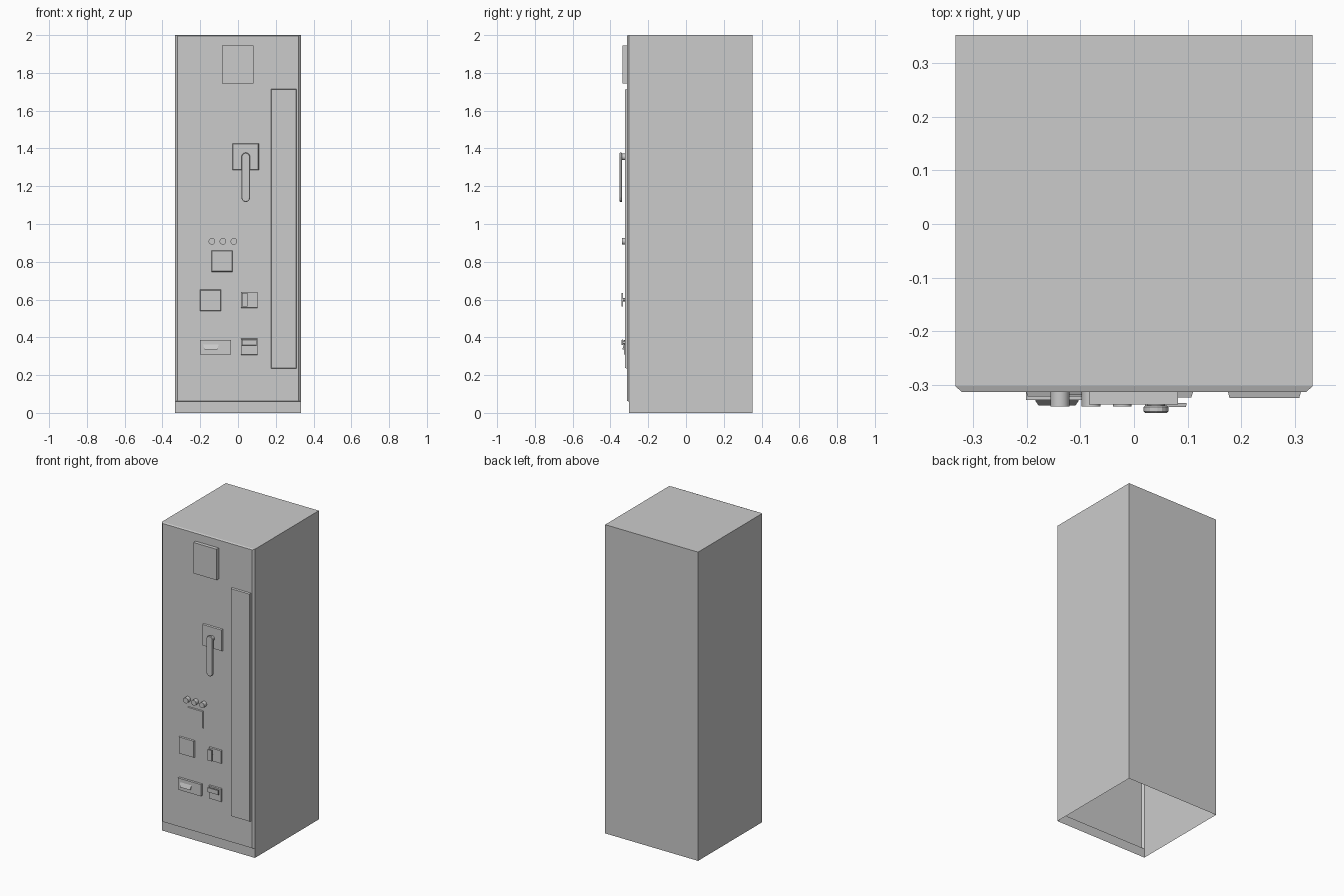
import bpy, bmesh, math
from mathutils import Vector

if "Cube" in bpy.data.objects:
    bpy.data.objects.remove(bpy.data.objects["Cube"])

DOOR_Y = -0.313


def finish(name, bm):
    me = bpy.data.meshes.new(name)
    bm.to_mesh(me)
    bm.free()
    ob = bpy.data.objects.new(name, me)
    bpy.context.collection.objects.link(ob)
    return ob


def plate(name, x0, x1, z0, z1, y_back, y_front, ix=0.0, iz=None, back=True):
    """Front-facing slab whose front face is inset by ix, iz."""
    iz = ix if iz is None else iz
    bm = bmesh.new()
    ring = lambda y, a, b: [bm.verts.new(p) for p in (
        (x0 + a, y, z0 + b), (x1 - a, y, z0 + b), (x1 - a, y, z1 - b), (x0 + a, y, z1 - b))]
    r, f = ring(y_back, 0, 0), ring(y_front, ix, iz)
    bm.faces.new(f)
    if back:
        bm.faces.new(r[::-1])
    for i in range(4):
        j = (i + 1) % 4
        bm.faces.new((r[i], r[j], f[j], f[i]))
    return finish(name, bm)


def peg(name, x, z, radius, y_back, y_front, sides=24):
    """Round peg pointing out of the door."""
    bpy.ops.mesh.primitive_cylinder_add(
        vertices=sides, radius=radius, depth=y_back - y_front,
        location=(x, (y_back + y_front) / 2, z), rotation=(math.pi / 2, 0, 0))
    ob = bpy.context.object
    ob.name = name
    bpy.ops.object.shade_smooth_by_angle()
    return ob


def prism(name, points, y_back, y_front):
    """Extrude an x-z outline along y."""
    bm = bmesh.new()
    face = bm.faces.new([bm.verts.new((x, y_back, z)) for x, z in points])
    ext = bmesh.ops.extrude_face_region(bm, geom=[face], use_keep_orig=True)
    verts = [g for g in ext["geom"] if isinstance(g, bmesh.types.BMVert)]
    bmesh.ops.translate(bm, vec=(0, y_front - y_back, 0), verts=verts)
    bmesh.ops.recalc_face_normals(bm, faces=bm.faces)
    return finish(name, bm)


# Cabinet shell: open underneath, front only closed by the low plinth
bm = bmesh.new()
bmesh.ops.create_cube(bm, size=1)
for v in bm.verts:
    v.co = Vector((v.co.x * 0.666, v.co.y * 0.654 + 0.025, v.co.z * 2 + 1))
bmesh.ops.bisect_plane(bm, geom=bm.verts[:] + bm.edges[:] + bm.faces[:],
                       plane_co=(0, 0, 0.06), plane_no=(0, 0, 1))
bm.normal_update()
gone = [f for f in bm.faces if f.normal.z < -0.9
        or (f.normal.y < -0.9 and f.calc_center_median().z > 0.06)]
bmesh.ops.delete(bm, geom=gone, context='FACES')
finish("cabinet_body", bm)

# Door sheet with bevelled rim
plate("door", -0.333, 0.333, 0.06, 2.0, -0.302, DOOR_Y, 0.012, 0.004, back=False)

# Flat panels on the door
plate("top_sign_plate", -0.084, 0.082, 1.745, 1.945, DOOR_Y, -0.336)
plate("long_side_cover", 0.175, 0.311, 0.235, 1.714, DOOR_Y, -0.324, 0.003)
plate("upper_label_plate", -0.14, -0.028, 0.747, 0.86, DOOR_Y, -0.319, 0.003)
plate("lower_label_plate", -0.201, -0.09, 0.54, 0.652, DOOR_Y, -0.321, 0.003)

# Main lever: backing plate, pivot and bar with rounded ends
plate("lever_plate", -0.03, 0.11, 1.285, 1.427, DOOR_Y, -0.323, 0.003)
peg("lever_pivot", 0.041, 1.355, 0.017, -0.322, -0.343)
cx, r = 0.041, 0.023
outline = []
for zc, start in ((1.355, 0), (1.139, math.pi)):
    outline += [(cx + r * math.cos(start + i * math.pi / 6),
                 zc + r * math.sin(start + i * math.pi / 6)) for i in range(7)]
lever = prism("lever_bar", outline, -0.338, -0.352)
bev = lever.modifiers.new("edge", 'BEVEL')
bev.width = 0.003
bev.segments = 1

# Row of three indicator lamps
for i in range(3):
    peg(f"indicator_lamp_{i + 1}", -0.138 + i * 0.058, 0.908, 0.0175, DOOR_Y, -0.34)

# Two turn switches, one upright and one level
for name, z, bar in (("upper_switch", 0.598, (0.02, 0.05, 0.563, 0.635)),
                     ("lower_switch", 0.350, (0.02, 0.098, 0.358, 0.388))):
    plate(name + "_plate", 0.015, 0.104, z - 0.043, z + 0.043, DOOR_Y, -0.322, 0.002)
    bx, bz = (bar[0] + bar[1]) / 2, (bar[2] + bar[3]) / 2
    peg(name + "_pivot", bx, bz, 0.01, -0.321, -0.336, 12)
    plate(name + "_bar", *bar, -0.334, -0.341, 0.001)

# Latch box with cover half, side block and sloped pull
plate("latch_plate", -0.201, -0.09, 0.31, 0.386, DOOR_Y, -0.328)
plate("latch_block", -0.09, -0.036, 0.31, 0.386, DOOR_Y, -0.328)
pull = plate("latch_pull", -0.184, -0.103, 0.335, 0.365, -0.327, -0.338)
for v in pull.data.vertices:
    if v.co.z > 0.35 and v.co.y < -0.33:
        v.co.y, v.co.z = -0.329, 0.36
    elif v.co.z < 0.35:
        v.co.x += 0.006 if v.co.x < -0.14 else -0.006
